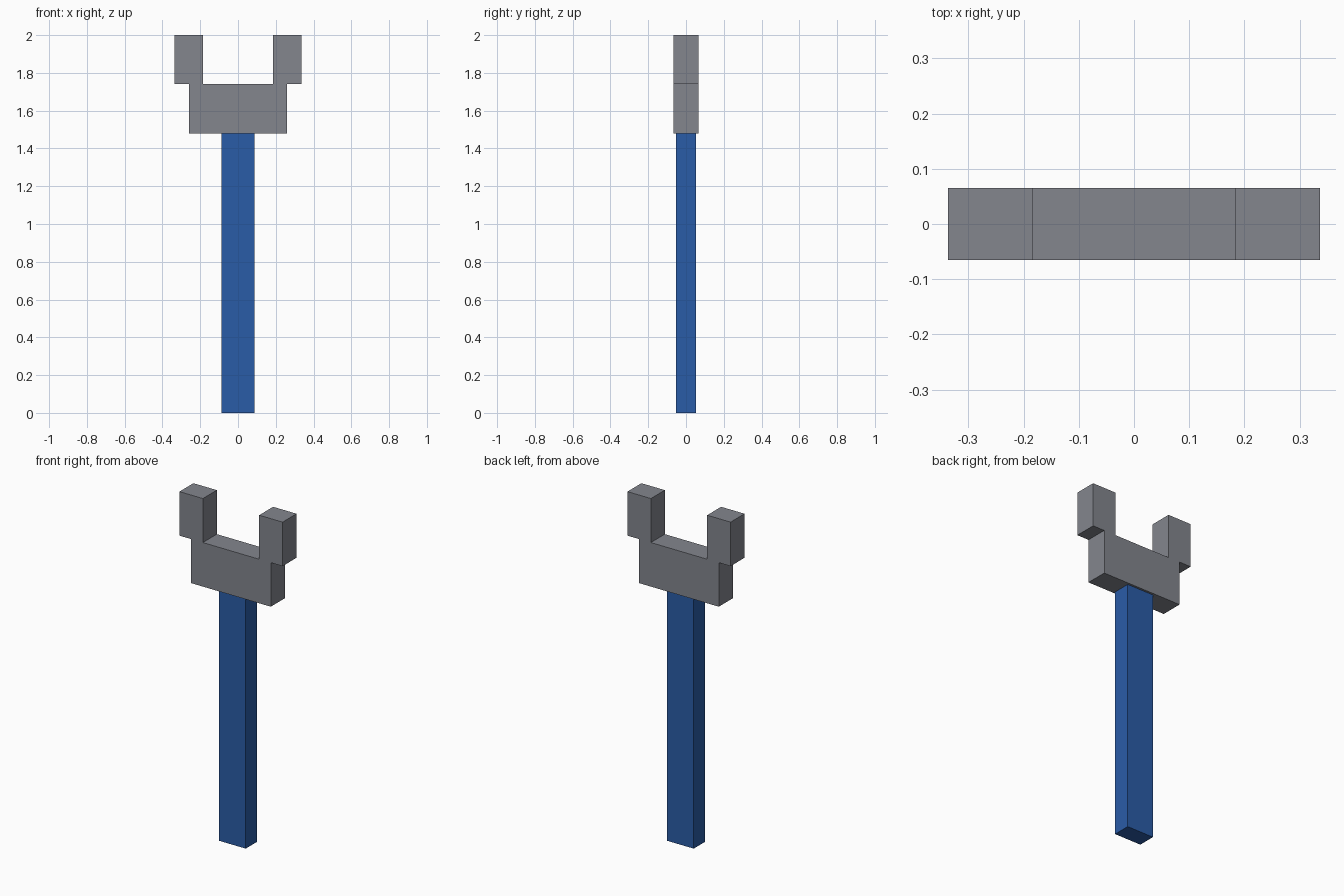
import bpy
import bmesh
from mathutils import Vector

cube = bpy.data.objects.get("Cube")
if cube:
    bpy.data.objects.remove(cube, do_unlink=True)


def make_material(name, color):
    mat = bpy.data.materials.new(name)
    mat.use_nodes = True
    mat.diffuse_color = color
    bsdf = next(n for n in mat.node_tree.nodes if n.type == "BSDF_PRINCIPLED")
    bsdf.inputs["Base Color"].default_value = color
    return mat


def extruded_part(name, half_profile, half_depth, mat):
    """Mirror a half outline (x, z) across x = 0 and extrude it along y."""
    outline = half_profile + [(-x, z) for x, z in reversed(half_profile)]
    bm = bmesh.new()
    face = bm.faces.new([bm.verts.new((x, -half_depth, z)) for x, z in outline])
    result = bmesh.ops.extrude_face_region(bm, geom=[face], use_keep_orig=True)
    moved = [g for g in result["geom"] if isinstance(g, bmesh.types.BMVert)]
    bmesh.ops.translate(bm, verts=moved, vec=Vector((0, 2 * half_depth, 0)))
    bmesh.ops.recalc_face_normals(bm, faces=bm.faces)
    mesh = bpy.data.meshes.new(name)
    bm.to_mesh(mesh)
    bm.free()
    mesh.materials.append(mat)
    obj = bpy.data.objects.new(name, mesh)
    bpy.context.collection.objects.link(obj)
    return obj


blue = make_material("handle_blue", (0.023, 0.107, 0.39, 1))
grey = make_material("metal_grey", (0.227, 0.238, 0.27, 1))

HEAD_BASE, PRONG_BASE, TOP = 1.48, 1.74, 2.0

# Straight rectangular handle
extruded_part("handle", [(0.087, 0), (0.087, HEAD_BASE)], 0.052, blue)

# Open wrench head: crossbar with two stepped-out prongs
extruded_part("wrench_head", [
    (0.26, HEAD_BASE), (0.26, PRONG_BASE),
    (0.337, PRONG_BASE), (0.337, TOP),
    (0.184, TOP), (0.184, PRONG_BASE),
], 0.065, grey)
